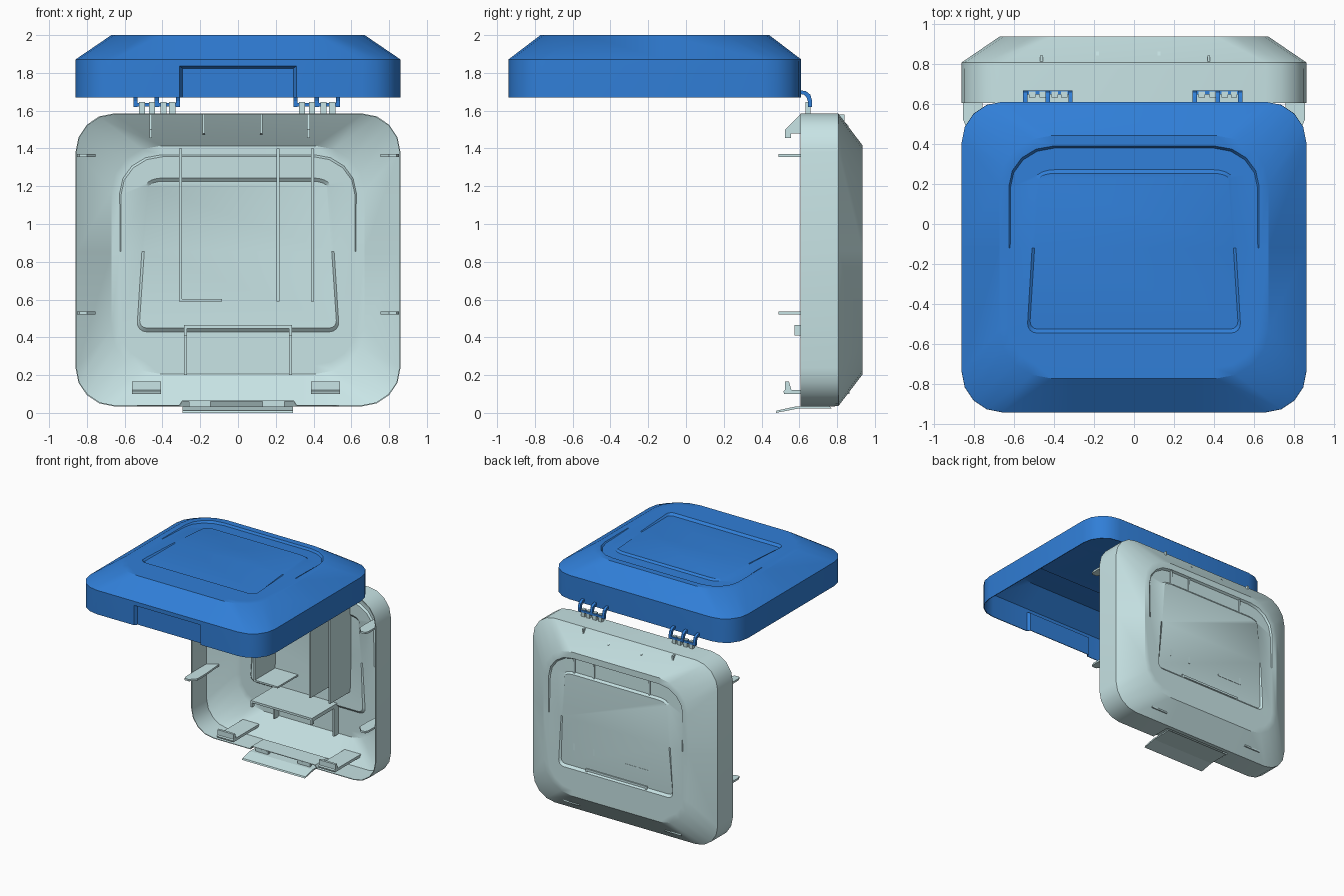
import bpy, bmesh, math

if "Cube" in bpy.data.objects:
    bpy.data.objects.remove(bpy.data.objects["Cube"])


def material(name, rgb):
    m = bpy.data.materials.new(name)
    m.diffuse_color = (*rgb, 1)
    m.use_nodes = True
    m.node_tree.nodes["Principled BSDF"].inputs["Base Color"].default_value = m.diffuse_color
    return m


BLUE = material("blue_plastic", (0.03, 0.21, 0.68))
PALE = material("pale_plastic", (0.58, 0.78, 0.79))
MID = 0.73  # where the tapered panel steps fade out


def finish(bm, name, mat):
    bmesh.ops.recalc_face_normals(bm, faces=bm.faces)
    me = bpy.data.meshes.new(name)
    bm.to_mesh(me)
    bm.free()
    ob = bpy.data.objects.new(name, me)
    bpy.context.collection.objects.link(ob)
    me.materials.append(mat)
    return ob


def prism(bm, poly, axis, a, b):
    """Extrude a 2D outline along x ((y, z) points) or z ((x, y) points)."""
    place = (lambda p, t: (t, p[0], p[1])) if axis == 'x' else (lambda p, t: (p[0], p[1], t))
    lo = [bm.verts.new(place(p, a)) for p in poly]
    hi = [bm.verts.new(place(p, b)) for p in poly]
    bm.faces.new(lo)
    bm.faces.new(hi[::-1])
    n = len(poly)
    for i in range(n):
        j = (i + 1) % n
        bm.faces.new((lo[i], hi[i], hi[j], lo[j]))


def box(bm, x0, x1, y0, y1, z0, z1):
    prism(bm, [(x0, y0), (x1, y0), (x1, y1), (x0, y1)], 'z', z0, z1)


def outline(w0, w1, v0, v1, r0, r1):
    """Rounded outline, hinge side first: half widths w0/w1, corner radii (x, v)."""
    width = lambda v: w0 + (w1 - w0) * (v - v0) / (v1 - v0)
    half = []
    for i in range(5):
        t = math.pi / 2 * (1 - i / 4)
        v = v0 + r0[1] * (1 - math.sin(t))
        half.append((width(v) - r0[0] * (1 - math.cos(t)), v))
    half.append((width(MID), MID))
    for i in range(5):
        t = math.pi / 2 * i / 4
        v = v1 - r1[1] * (1 - math.sin(t))
        half.append((width(v) - r1[0] * (1 - math.cos(t)), v))
    half.append((0.31, v1))
    return half + [(-x, v) for x, v in reversed(half)]


def shell(name, place, mat):
    """Shallow dish with sloped shoulders, stepped panel and latch recess."""
    H = 0.327
    rear = lambda v: H - 0.018 * max(0, (MID - v) / 0.5)
    front = lambda v: H - 0.018 * max(0, (v - MID) / 0.42)
    flat = lambda h: (lambda v: h)
    R, P = (0.2, 0.2), (0.26, 0.24)
    rim = outline(0.857, 0.857, 0.003, 1.547, R, R)
    panel = outline(0.67, 0.67, 0.17, 1.38, P, P)
    inner = outline(0.625, 0.625, 0.22, 1.33, (0.22, 0.2), (0.22, 0.2))
    inner2 = outline(0.618, 0.618, 0.23, 1.325, (0.22, 0.2), (0.22, 0.2))
    trap = outline(0.485, 0.535, 0.34, 1.155, (0.09, 0.04), (0.05, 0.05))
    trap2 = outline(0.472, 0.522, 0.358, 1.135, (0.08, 0.03), (0.04, 0.04))
    layers = [(rim, flat(0)), (rim, flat(0.168)), (rim, flat(0.2)), (panel, flat(H)),
              (inner, flat(H)), (inner2, rear), (trap, rear), (trap2, front)]
    bm = bmesh.new()
    loops = [[bm.verts.new(place(x, v, h(v))) for x, v in pts] for pts, h in layers]
    n = len(rim)
    for k in range(len(loops) - 1):
        a, b = loops[k], loops[k + 1]
        for i in range(n):
            j = (i + 1) % n
            if k == 0 and i == 11:  # latch recess replaces this wall face
                c = [bm.verts.new(place(x, 1.522, h))
                     for x, h in ((0.295, 0), (-0.295, 0), (-0.295, 0.155), (0.295, 0.155))]
                bm.faces.new(c)
                bm.faces.new((a[i], c[0], c[3], b[i]))
                bm.faces.new((b[i], c[3], c[2], b[j]))
                bm.faces.new((b[j], c[2], c[1], a[j]))
            else:
                bm.faces.new((a[i], a[j], b[j], b[i]))
    last = loops[-1]
    bm.faces.new(last[5:19])
    bm.faces.new(last[18:] + last[:6])
    ob = finish(bm, name, mat)
    mod = ob.modifiers.new("thickness", 'SOLIDIFY')
    mod.thickness = 0.006
    mod.offset = 0
    bpy.context.view_layer.objects.active = ob
    ob.select_set(True)
    bpy.ops.object.modifier_apply(modifier=mod.name)
    bpy.ops.object.shade_smooth_by_angle(angle=math.radians(30))
    ob.select_set(False)


# Open lid and upright base share one shape
shell("lid_shell", lambda x, v, h: (x, 0.61 - v, 1.67 + h), BLUE)
shell("base_shell", lambda x, v, h: (x, 0.605 + h, 1.585 - v), PALE)

# Hinges: curved lid arms with a pin, and base knuckles
arm = [(0.605, 1.708), (0.635, 1.703), (0.658, 1.685), (0.667, 1.655), (0.667, 1.62),
       (0.645, 1.62), (0.645, 1.65), (0.638, 1.672), (0.625, 1.684), (0.605, 1.688)]
for side, cx in (("left", -0.43), ("right", 0.417)):
    bm = bmesh.new()
    for dx in (-0.113, 0, 0.113):
        prism(bm, arm, 'x', cx + dx - 0.011, cx + dx + 0.011)
    box(bm, cx - 0.12, cx + 0.12, 0.645, 0.665, 1.622, 1.64)
    finish(bm, "lid_hinge_" + side, BLUE)
    bm = bmesh.new()
    for dx in (-0.078, -0.025, 0.035, 0.082):
        box(bm, cx + dx - 0.016, cx + dx + 0.016, 0.632, 0.66, 1.58, 1.645)
    finish(bm, "base_knuckles_" + side, PALE)

# Upper hooks and short ribs under the hinge wall
bm = bmesh.new()
hook = [(0.84, 1.58), (0.605, 1.58), (0.58, 1.555), (0.525, 1.50), (0.525, 1.455),
        (0.555, 1.455), (0.555, 1.48), (0.605, 1.48), (0.84, 1.51)]
gusset = [(0.63, 1.58), (0.63, 1.48), (0.86, 1.475), (0.86, 1.52), (0.80, 1.58)]
for x, p in ((-0.462, hook), (-0.182, gusset), (0.124, gusset), (0.373, hook)):
    prism(bm, p, 'x', x - 0.007, x + 0.007)
finish(bm, "upper_hooks", PALE)

# Side guide tabs
bm = bmesh.new()
for s in (-1, 1):
    tab = [(s * x, y) for x, y in ((0.852, 0.52), (0.852, 0.80), (0.77, 0.85), (0.755, 0.65),
                                   (0.755, 0.54), (0.80, 0.49), (0.84, 0.49))]
    for z in (0.52, 1.355):
        prism(bm, tab, 'z', z, z + 0.016)
finish(bm, "side_tabs", PALE)

# Tall inner partitions and small shelf
bm = bmesh.new()
for x in (-0.305, 0.212, 0.394):
    box(bm, x - 0.008, x + 0.008, 0.65, 0.926, 0.59, 1.40)
box(bm, -0.297, -0.085, 0.65, 0.926, 0.59, 0.604)
finish(bm, "inner_partitions", PALE)

# Lower bracket: top plate on two cranked legs
bm = bmesh.new()
leg = [(0.575, 0.465), (0.575, 0.41), (0.605, 0.41), (0.605, 0.435), (0.87, 0.435),
       (0.87, 0.2), (0.928, 0.2), (0.928, 0.465)]
for x in (-0.285, 0.27):
    prism(bm, leg, 'x', x, x + 0.015)
box(bm, -0.27, 0.27, 0.575, 0.928, 0.447, 0.465)
finish(bm, "lower_bracket", PALE)

# Lower clips with raised lips
bm = bmesh.new()
clip = [(0.865, 0.10), (0.865, 0.122), (0.558, 0.122), (0.545, 0.165), (0.525, 0.165),
        (0.525, 0.122), (0.515, 0.115), (0.52, 0.10)]
for x in (-0.56, 0.387):
    prism(bm, clip, 'x', x, x + 0.152)
finish(bm, "lower_clips", PALE)

# Latch flap below the base with its two hinge straps
bm = bmesh.new()
flap = [(0.475, 0.0), (0.48, 0.012), (0.58, 0.034), (0.76, 0.034), (0.77, 0.024), (0.59, 0.022)]
prism(bm, flap, 'x', -0.295, 0.29)
for x in (-0.26, 0.13):
    box(bm, x, x + 0.115, 0.605, 0.63, 0.03, 0.06)
finish(bm, "latch_flap", PALE)
